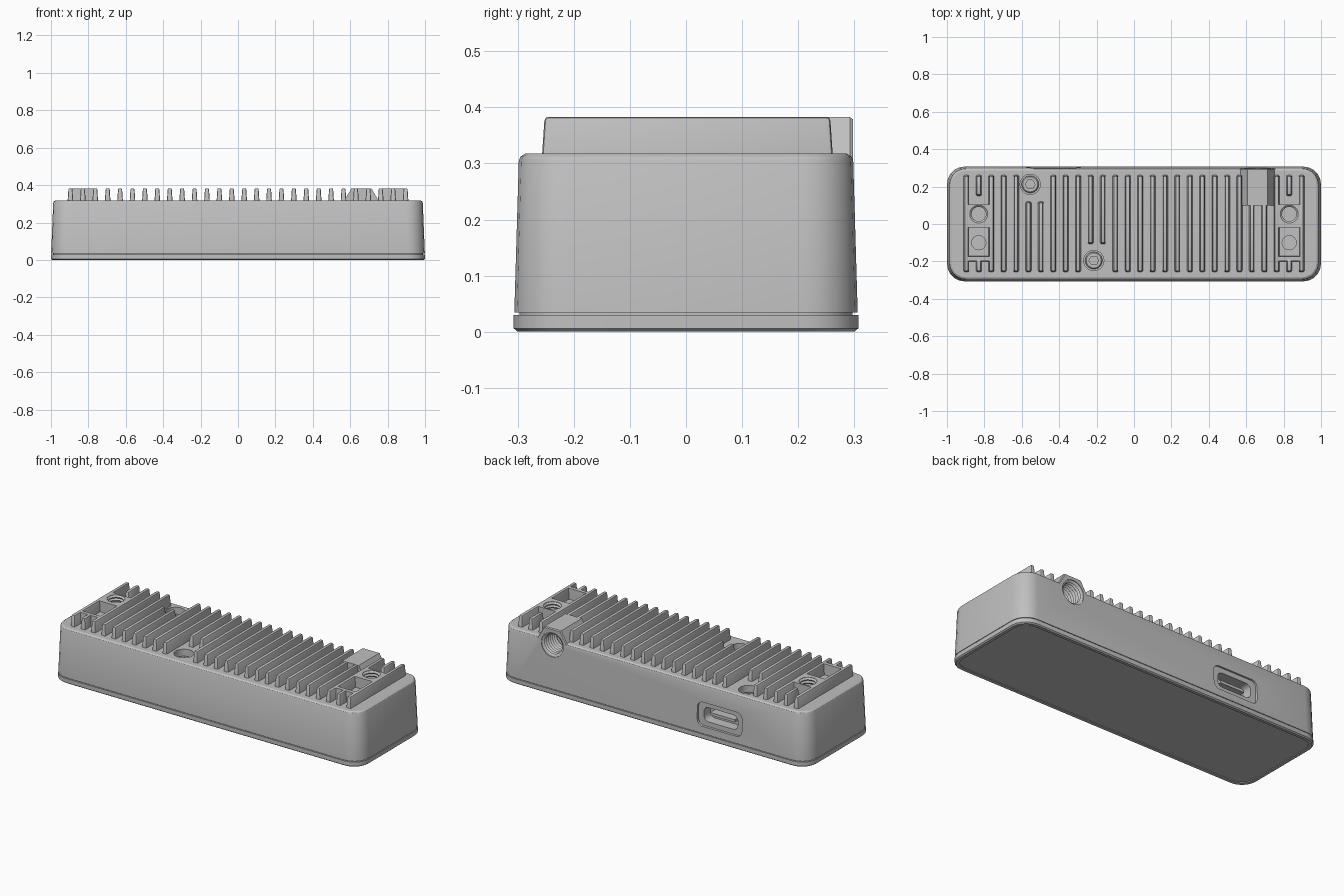
import bpy, bmesh, math
from mathutils import Matrix, Vector

if "Cube" in bpy.data.objects:
    bpy.data.objects.remove(bpy.data.objects["Cube"])

grey = bpy.data.materials.new("Plain grey")
grey.use_nodes = True
grey.diffuse_color = (0.53, 0.53, 0.53, 1)
grey.node_tree.nodes["Principled BSDF"].inputs["Base Color"].default_value = (0.53, 0.53, 0.53, 1)

DECK, TOP = 0.318, 0.383


def finish(name, bm):
    bmesh.ops.recalc_face_normals(bm, faces=bm.faces)
    mesh = bpy.data.meshes.new(name)
    bm.to_mesh(mesh)
    bm.free()
    mesh.materials.append(grey)
    ob = bpy.data.objects.new(name, mesh)
    bpy.context.collection.objects.link(ob)
    return ob


def loft(name, loops, matrix=Matrix()):
    """Skin a stack of equal point loops and cap both ends."""
    bm = bmesh.new()
    rings = [[bm.verts.new(matrix @ Vector(p)) for p in loop] for loop in loops]
    n = len(rings[0])
    for a, b in zip(rings, rings[1:]):
        for i in range(n):
            bm.faces.new((a[i], a[(i + 1) % n], b[(i + 1) % n], b[i]))
    bm.faces.new(rings[0][::-1])
    bm.faces.new(rings[-1])
    return finish(name, bm)


def rounded(hx, hy, r, z, seg=5):
    pts = []
    for k, (sx, sy) in enumerate(((1, 1), (-1, 1), (-1, -1), (1, -1))):
        for i in range(seg + 1):
            a = math.pi / 2 * (k + i / seg)
            pts.append((sx * (hx - r) + r * math.cos(a), sy * (hy - r) + r * math.sin(a), z))
    return pts


def circle(r, z, n=24, turn=0):
    return [(r * math.cos(turn + math.tau * i / n), r * math.sin(turn + math.tau * i / n), z)
            for i in range(n)]


def combine(target, tool, operation):
    mod = target.modifiers.new(operation, 'BOOLEAN')
    mod.operation, mod.object, mod.solver = operation, tool, 'EXACT'
    bpy.context.view_layer.objects.active = target
    bpy.ops.object.modifier_apply(modifier=mod.name)
    bpy.data.objects.remove(tool)


def add_box(bm, x0, x1, y0, y1, z0, z1, taper=0.0, bevel=0.0):
    """Box that narrows upwards, with its upper edges softened."""
    verts = bmesh.ops.create_cube(bm, size=1)["verts"]
    for v in verts:
        t = taper if v.co.z > 0 else 0
        sx, sy = math.copysign(1, v.co.x), math.copysign(1, v.co.y)
        v.co = ((x1 if sx > 0 else x0) - sx * t, (y1 if sy > 0 else y0) - sy * t,
                z1 if v.co.z > 0 else z0)
    if bevel:
        edges = {e for v in verts for e in v.link_edges if max(w.co.z for w in e.verts) > z1 - 0.001}
        bmesh.ops.bevel(bm, geom=list(edges), offset=bevel, segments=2, profile=0.5, affect='EDGES')


def threaded_bore(radius, depth, matrix, pitch=0.018):
    """Cutter with a ridged wall, drilled towards -z from the matrix origin."""
    loops = [circle(radius * 1.15, 0.02), circle(radius * 1.15, -0.004)]
    for i in range(int(depth / pitch)):
        z = -0.012 - i * pitch
        loops += [circle(radius * 0.92, z), circle(radius * 1.08, z - pitch / 2)]
    return loft("bore_cutter", loops, matrix)


# Base plate with a shallow recessed underside
loft("base_plate", [
    rounded(0.975, 0.282, 0.075, 0.005), rounded(0.975, 0.282, 0.075, 0.001),
    rounded(0.993, 0.3, 0.09, 0), rounded(1, 0.307, 0.095, 0.006), rounded(1, 0.307, 0.095, 0.03)])

# Dark seam between plate and housing
loft("seam_core", [rounded(0.99, 0.297, 0.09, 0.025), rounded(0.99, 0.297, 0.09, 0.04)])

# Tapered housing
housing = loft("housing", [
    rounded(0.999, 0.306, 0.095, 0.034), rounded(0.988, 0.298, 0.09, 0.305),
    rounded(0.985, 0.295, 0.088, 0.312), rounded(0.976, 0.286, 0.08, DECK)])

# Hexagonal socket body lying across the rear edge
SOCKET_X, SOCKET_Z = 0.66, 0.29
to_rear = Matrix.Rotation(-math.pi / 2, 4, 'X')
socket = loft("socket", [circle(0.107, 0.1, 6), circle(0.107, 0.292, 6), circle(0.102, 0.298, 6)],
              Matrix.Translation((SOCKET_X, 0, SOCKET_Z)) @ to_rear)
combine(housing, socket, 'UNION')

# Mounting pads at both ends, each with a threaded hole and a plain hole
PAD_X = 0.83
for side in (-1, 1):
    x = side * PAD_X
    bm = bmesh.new()
    add_box(bm, x - 0.062, x + 0.062, -0.02, 0.105, 0.3, TOP - 0.002)
    combine(housing, finish("pad", bm), 'UNION')
    combine(housing, threaded_bore(0.042, 0.12, Matrix.Translation((x, 0.053, TOP))), 'DIFFERENCE')
    combine(housing, loft("hole", [circle(0.038, 0.28), circle(0.038, 0.35)],
                          Matrix.Translation((x, -0.1, 0))), 'DIFFERENCE')

combine(housing, threaded_bore(0.062, 0.14, Matrix.Translation((SOCKET_X, 0.299, SOCKET_Z)) @ to_rear),
        'DIFFERENCE')

# Counterbored fixing screws
for n, (x, y) in enumerate(((-0.555, 0.212), (-0.215, -0.195)), 1):
    place = Matrix.Translation((x, y, 0))
    combine(housing, loft("counterbore", [circle(0.054, 0.26), circle(0.054, 0.35)], place), 'DIFFERENCE')
    screw = loft(f"screw_{n}", [circle(0.046, 0.255), circle(0.046, 0.278), circle(0.04, 0.284)], place)
    combine(screw, loft("hex_key", [circle(0.026, 0.265, 6), circle(0.026, 0.3, 6)], place), 'DIFFERENCE')

# Connector opening in the rear wall
for hx, hz, r, depth in ((0.145, 0.07, 0.035, 0.29), (0.11, 0.042, 0.03, 0.23)):
    cutter = loft("port_cutter", [rounded(hx, hz, r, depth), rounded(hx, hz, r, 0.35)],
                  Matrix.Translation((-0.43, 0, 0.145)) @ to_rear)
    combine(housing, cutter, 'DIFFERENCE')
bm = bmesh.new()
add_box(bm, -0.51, -0.35, 0.22, 0.275, 0.137, 0.153)
finish("connector_tongue", bm)

# Cooling fins, shortened where they meet screws, socket and pads
FRONT, BACK, COUNT = -0.257, 0.262, 28
spans = {1: [(FRONT, -0.18), (0.15, BACK)], 26: [(FRONT, -0.18), (0.15, BACK)],
         5: [(FRONT, 0.12)], 6: [(FRONT, 0.12)],
         10: [(-0.107, BACK)], 11: [(-0.107, BACK)],
         23: [(FRONT, 0.11)], 24: [(FRONT, 0.11)]}
bm = bmesh.new()
for i in range(COUNT):
    x = -0.896 + i * 1.792 / (COUNT - 1)
    for y0, y1 in spans.get(i, [(FRONT, BACK)]):
        add_box(bm, x - 0.0155, x + 0.0155, y0, y1, DECK - 0.01, TOP, 0.005, 0.007)
finish("cooling_fins", bm)

# Cross walls joining the stub fins at the front of each end
bm = bmesh.new()
for side in (-1, 1):
    x = side * PAD_X
    add_box(bm, x - 0.068, x + 0.068, -0.2, -0.172, DECK - 0.01, TOP - 0.002, 0.003)
finish("cross_walls", bm)

# Smooth shading with crisp edges
for ob in bpy.context.collection.objects:
    if ob.type == 'MESH' and ob.data.materials and ob.data.materials[0] == grey:
        bpy.ops.object.select_all(action='DESELECT')
        ob.select_set(True)
        bpy.context.view_layer.objects.active = ob
        bpy.ops.object.shade_smooth_by_angle(angle=math.radians(25))
